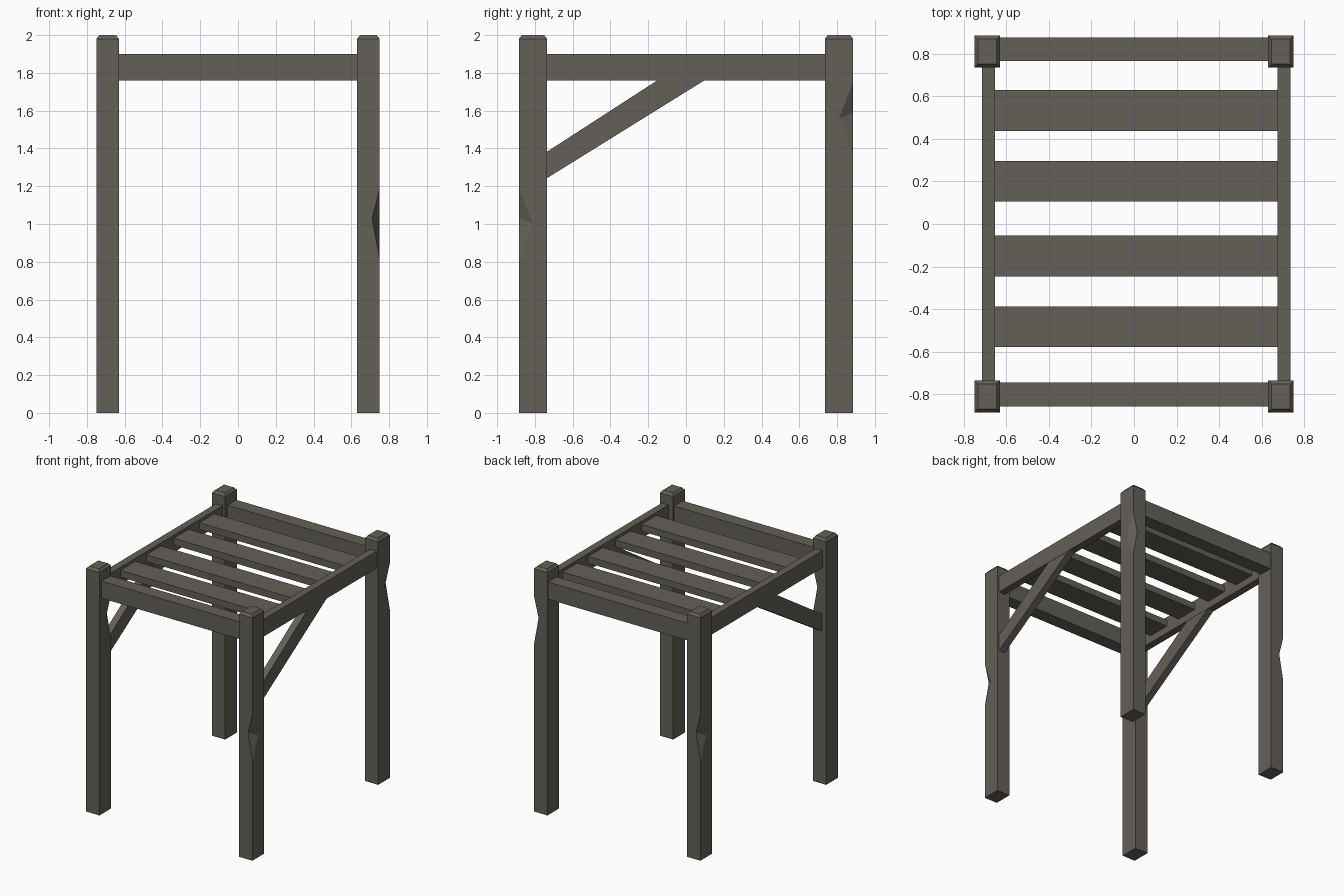
import bpy, bmesh

if "Cube" in bpy.data.objects:
    bpy.data.objects.remove(bpy.data.objects["Cube"])

wood = bpy.data.materials.new("weathered wood")
wood.diffuse_color = (0.125, 0.117, 0.096, 1)
wood.use_nodes = True
wood.node_tree.nodes["Principled BSDF"].inputs["Base Color"].default_value = wood.diffuse_color


def make(name, verts, faces):
    bm = bmesh.new()
    vs = [bm.verts.new(v) for v in verts]
    for f in faces:
        bm.faces.new([vs[i] for i in f])
    bmesh.ops.recalc_face_normals(bm, faces=bm.faces)
    me = bpy.data.meshes.new(name)
    bm.to_mesh(me)
    bm.free()
    me.materials.append(wood)
    ob = bpy.data.objects.new(name, me)
    bpy.context.collection.objects.link(ob)
    return ob


def prism(name, profile, x0, x1):
    """Extrude a (y, z) profile along x."""
    n = len(profile)
    verts = [(x, y, z) for x in (x0, x1) for y, z in profile]
    faces = [range(n), range(n, 2 * n)]
    faces += [(i, (i + 1) % n, n + (i + 1) % n, n + i) for i in range(n)]
    return make(name, verts, faces)


def box(name, x0, x1, y0, y1, z0, z1):
    return prism(name, [(y0, z0), (y1, z0), (y1, z1), (y0, z1)], x0, x1)


def post(name, cx, cy, sx, sy, chip_z):
    """Post with a bevelled top and a chip cut from the corner facing (sx, sy)."""
    hx, hy, b = 0.06, 0.075, 0.016
    corners = [(1, 1), (-1, 1), (-1, -1), (1, -1)]   # first one is chipped
    verts = []
    for z, inset in ((0, 0), (1.98, 0), (2, b)):
        verts += [(cx + sx * u * (hx - inset), cy + sy * v * (hy - inset), z)
                  for u, v in corners]
    ex, ey = cx + sx * hx, cy + sy * hy
    verts += [(ex, ey, chip_z - 0.2), (ex, ey, chip_z + 0.18),
              (ex - sx * 0.04, ey, chip_z + 0.02),   # on the y side
              (ex, ey - sy * 0.075, chip_z - 0.01)]  # on the x side
    faces = [(0, 1, 2, 3), (8, 9, 10, 11),
             (0, 12, 14, 13, 4, 5, 1), (1, 5, 6, 2), (2, 6, 7, 3),
             (3, 7, 4, 13, 15, 12, 0), (12, 14, 15), (13, 14, 15)]
    faces += [(4 + i, 4 + (i + 1) % 4, 8 + (i + 1) % 4, 8 + i) for i in range(4)]
    return make(name, verts, faces)


# Corner posts
post("front_right_post", 0.69, -0.81, 1, -1, 1.01)
post("back_left_post", -0.69, 0.81, -1, 1, 1.01)
post("back_right_post", 0.69, 0.81, 1, 1, 1.57)
post("front_left_post", -0.69, -0.81, 1, 1, 1.57)

# End rails
box("front_rail", -0.64, 0.64, -0.857, -0.745, 1.76, 1.90)
box("back_rail", -0.64, 0.64, 0.765, 0.877, 1.76, 1.90)

# Side rails with a diagonal brace under each
brace = [(-0.74, 1.24), (0.105, 1.765), (-0.145, 1.765), (-0.74, 1.38)]
for side, x0, x1 in (("left", -0.715, -0.654), ("right", 0.674, 0.735)):
    box(side + "_rail", x0, x1, -0.74, 0.74, 1.76, 1.90)
    prism(side + "_brace", brace, x0 + 0.002, x1 - 0.002)

# Cross slats
for i, y in enumerate((-0.483, -0.151, 0.201, 0.533)):
    box(f"slat_{i + 1}", -0.656, 0.676, y - 0.096, y + 0.096, 1.82, 1.875)
